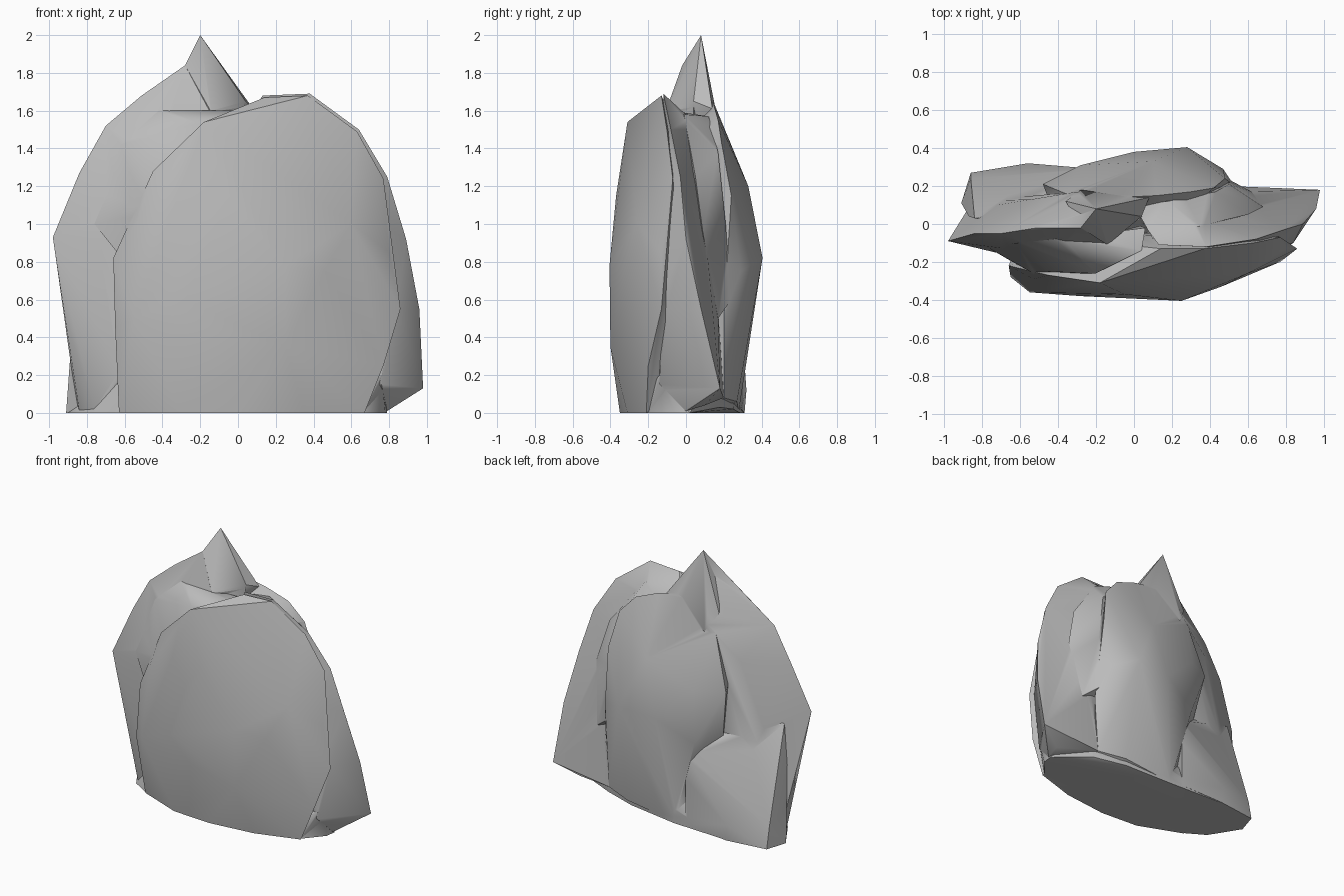
import bpy, bmesh, math

stone = bpy.data.materials.new("grey_stone")
stone.diffuse_color = (0.5, 0.5, 0.5, 1)


def chunk(name, pts):
    """Faceted stone chunk: convex hull of a few corner points."""
    bm = bmesh.new()
    for p in pts:
        bm.verts.new(p)
    bmesh.ops.convex_hull(bm, input=bm.verts[:])
    bmesh.ops.delete(bm, geom=[v for v in bm.verts if not v.link_faces], context='VERTS')
    bmesh.ops.recalc_face_normals(bm, faces=bm.faces[:])
    me = bpy.data.meshes.new(name)
    bm.to_mesh(me)
    bm.free()
    me.materials.append(stone)
    ob = bpy.data.objects.new(name, me)
    bpy.context.collection.objects.link(ob)
    return ob


# broad front slab
front = chunk("boulder", [
    (-.63, -.20, 0), (-.30, -.33, 0), (0, -.35, 0), (.35, -.31, 0), (.67, -.21, 0),
    (-.65, -.28, .45), (-.66, -.22, .82), (-.55, -.36, .50), (-.28, -.38, .60),
    (.25, -.40, .35), (.25, -.405, .78), (-.05, -.37, 1.15), (.46, -.33, .75),
    (.60, -.26, 1.0), (.77, -.20, .25), (.86, -.13, .55), (.80, -.13, .85),
    (-.53, -.29, 1.02), (-.45, -.27, 1.28), (-.18, -.31, 1.54), (-.02, -.22, 1.58),
    (.14, -.13, 1.67), (.37, -.13, 1.68), (.63, -.10, 1.49), (.77, -.07, 1.24),
    (-.60, -.05, .1), (.6, 0, .1), (-.3, -.08, 1.3), (.3, -.05, 1.5)])

# middle slab with the left point
middle = chunk("middle_slab", [
    (-.84, .02, .01), (-.85, .12, .01), (-.76, -.10, .01), (-.89, -.03, .55),
    (-.98, -.09, .93), (-.84, -.05, 1.27),
    (-.70, -.05, 1.52), (-.51, -.02, 1.68), (-.28, -.02, 1.84), (-.21, .07, 1.86),
    (.03, .04, 1.62), (-.73, -.15, .85), (-.62, -.17, .2), (-.45, -.16, 1.35),
    (-.15, -.10, 1.60), (-.54, .13, 1.28), (-.30, .17, 1.50), (-.72, .1, .8),
    (.2, .1, .01), (.2, -.1, .01), (.2, .05, 1.0)])

# pointed peak
peak = chunk("peak", [
    (-.20, .08, 2.0), (-.28, -.02, 1.84), (.04, .04, 1.65), (-.14, -.11, 1.59),
    (-.08, .15, 1.64), (.08, .14, 1.61), (-.36, .12, 1.58), (-.28, .18, 1.45), (-.1, .02, 1.3)])

# right wing
wing = chunk("right_wing", [
    (.13, -.11, 1.68), (.38, -.12, 1.69), (.64, -.08, 1.50), (.79, -.03, 1.25),
    (.89, .0, .92), (.96, .08, .55), (.98, .18, .13), (.80, .10, .04), (.79, .0, .01),
    (.50, .20, .08), (.54, .17, .55), (.50, .08, 1.2), (.30, .02, 1.56), (.05, .0, 1.55),
    (.1, .05, .05), (.84, -.10, .55), (.76, -.14, .15), (.76, -.11, 1.0)])

# back slab
back = chunk("back_slab", [
    (-.08, .14, 1.66), (.12, .15, 1.62), (.30, .17, 1.55), (.42, .19, 1.42), (.15, .25, 1.38),
    (.48, .24, 1.15), (.10, .33, 1.2), (-.28, .31, 1.05), (-.48, .21, 1.05), (-.36, .16, 1.45),
    (.28, .405, .82), (0, .38, .80), (.47, .29, .75), (.53, .20, .50), (-.28, .30, .65),
    (.28, .29, .33), (.30, .27, .06), (.50, .20, .08), (-.10, .28, .01), (.45, .1, .01),
    (-.3, .05, .01), (-.4, .0, 1.2), (.2, .0, 1.4)])

# back left foot, rising into a ridge
foot = chunk("back_foot", [
    (-.91, .11, 0), (-.86, .27, 0), (-.55, .31, 0), (-.56, .32, .12), (-.20, .29, .02),
    (-.86, .24, .15), (-.89, .09, .25), (-.87, .04, .55), (-.84, .03, .85),
    (-.66, .15, .65), (-.40, .22, .60), (-.20, .29, .55),
    (-.76, .0, 0), (-.3, .0, .02), (-.5, .05, .8)])

# flat base under everything
base = chunk("base", [
    (-.90, .10, 0), (-.85, .26, 0), (-.55, .305, 0), (-.10, .285, 0), (.28, .25, .02),
    (.52, .18, .03), (.79, .02, 0), (.78, -.06, 0), (.66, -.20, 0), (.35, -.29, 0), (0, -.33, 0),
    (-.3, -.31, 0), (-.62, -.20, 0), (-.77, -.11, 0), (.76, -.14, .2), (.6, .16, .2),
    (-.6, -.17, .2), (-.6, .2, .2), (.3, .27, .2)])

# shoulder easing the front slab into the left side
shoulder = chunk("left_shoulder", [
    (-.64, -.20, .85), (-.53, -.26, 1.08), (-.45, -.25, 1.28), (-.20, -.26, 1.53),
    (-.76, -.13, 1.0), (-.62, -.10, 1.42), (-.42, -.08, 1.60), (-.15, -.10, 1.60),
    (.04, -.14, 1.60), (.06, -.02, 1.58), (0, 0, 1.0)])

# saddle between right wing and back slab
saddle = chunk("saddle", [
    (.35, -.01, 1.58), (.60, .05, 1.25), (.43, .17, 1.38), (.18, .12, 1.57), (.50, .21, 1.0),
    (.68, .09, .95), (.0, .1, 1.56), (.1, -.08, 1.60), (.62, .17, .5), (.49, .24, .6), (.2, .1, .6)])

# merge the chunks into one boulder
bpy.context.view_layer.objects.active = front
for part in (middle, peak, wing, back, foot, base, shoulder, saddle):
    mod = front.modifiers.new("merge", 'BOOLEAN')
    mod.operation = 'UNION'
    mod.solver = 'EXACT'
    mod.object = part
    bpy.ops.object.modifier_apply(modifier=mod.name)
    bpy.data.objects.remove(part)

bpy.ops.object.select_all(action='DESELECT')
front.select_set(True)
bpy.ops.object.shade_smooth_by_angle(angle=math.radians(40))
